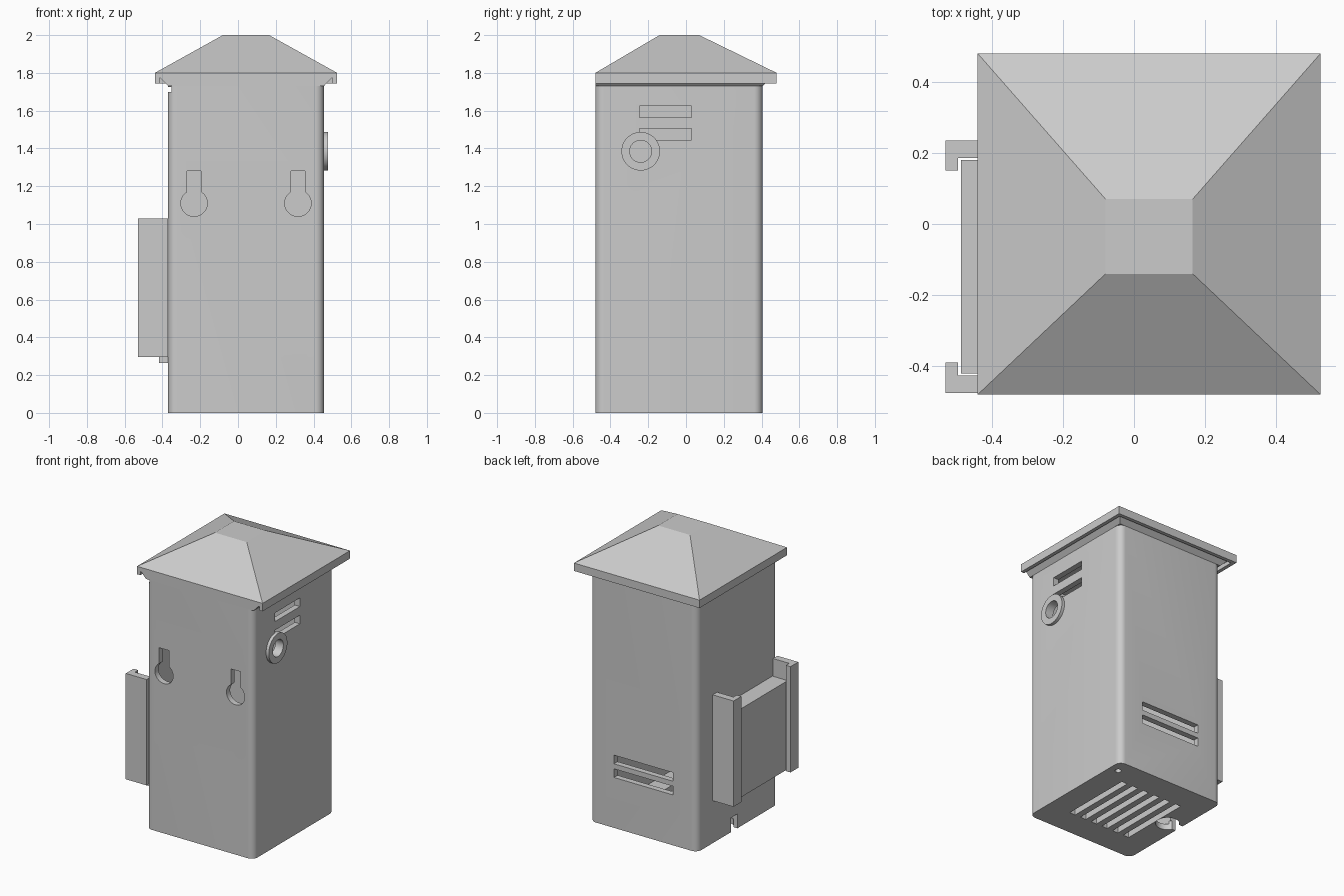
import bpy, bmesh, math
from mathutils import Matrix, Vector

if "Cube" in bpy.data.objects:
    bpy.data.objects.remove(bpy.data.objects["Cube"])

grey = bpy.data.materials.new("light_grey")
grey.use_nodes = True
COLOUR = (0.6, 0.6, 0.6, 1)
grey.diffuse_color = COLOUR
grey.node_tree.nodes["Principled BSDF"].inputs["Base Color"].default_value = COLOUR


def finish(name, bm):
    bmesh.ops.recalc_face_normals(bm, faces=bm.faces)
    mesh = bpy.data.meshes.new(name)
    bm.to_mesh(mesh)
    bm.free()
    mesh.materials.append(grey)
    obj = bpy.data.objects.new(name, mesh)
    bpy.context.collection.objects.link(obj)
    return obj


def activate(obj):
    bpy.ops.object.select_all(action="DESELECT")
    obj.select_set(True)
    bpy.context.view_layer.objects.active = obj


def box(name, x, y, z, round_edges=0):
    """Box from (min, max) pairs, with optional rounded vertical edges."""
    bm = bmesh.new()
    bmesh.ops.create_cube(bm, size=1)
    for v in bm.verts:
        v.co = [r[0] if c < 0 else r[1] for r, c in zip((x, y, z), v.co)]
    if round_edges:
        upright = [e for e in bm.edges
                   if abs(e.verts[0].co.z - e.verts[1].co.z) > 0.01]
        bmesh.ops.bevel(bm, geom=upright, offset=round_edges, segments=8,
                        affect="EDGES", profile=0.5)
    return finish(name, bm)


def cylinder(name, centre, axis, radius, depth):
    bm = bmesh.new()
    turn = Vector((0, 0, 1)).rotation_difference(Vector(axis)).to_matrix().to_4x4()
    bmesh.ops.create_cone(bm, cap_ends=True, segments=48, radius1=radius,
                          radius2=radius, depth=depth,
                          matrix=Matrix.Translation(centre) @ turn)
    return finish(name, bm)


def frustum(name, low, high, z):
    """Four-sided taper between two (x0, x1, y0, y1) rectangles."""
    bm = bmesh.new()
    rings = []
    for (x0, x1, y0, y1), h in zip((low, high), z):
        rings.append([bm.verts.new((a, b, h)) for a, b in
                      ((x0, y0), (x1, y0), (x1, y1), (x0, y1))])
    for ring in rings:
        bm.faces.new(ring)
    for i in range(4):
        j = (i + 1) % 4
        bm.faces.new((rings[0][i], rings[0][j], rings[1][j], rings[1][i]))
    return finish(name, bm)


def cut(target, cutter):
    cutter.hide_render = True
    mod = target.modifiers.new("cut", "BOOLEAN")
    mod.operation = "DIFFERENCE"
    mod.solver = "EXACT"
    mod.object = cutter
    activate(target)
    bpy.ops.object.modifier_apply(modifier=mod.name)
    bpy.data.objects.remove(cutter)


# Hollow housing with rounded corners
LEFT, RIGHT, FRONT, BACK, TOP = -0.37, 0.455, -0.48, 0.405, 1.73
WALL = 0.04
MID = (LEFT + RIGHT) / 2
housing = box("housing", (LEFT, RIGHT), (FRONT, BACK), (0, TOP), 0.045)
cut(housing, box("cavity", (LEFT + WALL, RIGHT - WALL),
                 (FRONT + WALL, BACK - WALL), (WALL, TOP - 0.05)))

# Keyhole hangers in the front
for side in (-1, 1):
    x = MID + side * 0.275
    cut(housing, cylinder("keyhole", (x, FRONT, 1.11), (0, 1, 0), 0.07, 0.2))
    cut(housing, box("keyhole_slot", (x - 0.037, x + 0.037),
                     (FRONT - 0.1, FRONT + 0.1), (1.11, 1.28)))

# Side vents and back vents
for z in (1.445, 1.565):
    cut(housing, box("side_vent", (RIGHT - 0.1, RIGHT + 0.1), (-0.245, 0.03), (z, z + 0.06)))
for z in (0.35, 0.445):
    cut(housing, box("back_vent", (-0.185, 0.27), (BACK - 0.1, BACK + 0.1), (z, z + 0.06)))

# Floor grille, drain hole and cable outlet
for i in range(6):
    x = MID + (i - 2.5) * 0.088
    cut(housing, box("floor_vent", (x - 0.022, x + 0.022), (-0.29, 0.22), (-0.1, 0.1)))
cut(housing, cylinder("drain_hole", (0.39, 0.31, 0), (0, 0, 1), 0.02, 0.1))
cut(housing, cylinder("cable_hole", (-0.275, 0, 0), (0, 0, 1), 0.075, 0.12))
cut(housing, box("cable_notch", (LEFT - 0.1, LEFT + 0.1), (-0.035, 0.035), (-0.1, 0.1)))

# Groove under the eave
cut(housing, box("eave_groove", (LEFT - 0.1, LEFT + 0.018), (-1, 1), (1.7, 1.725)))

# Ring port on the side wall
PORT = (RIGHT, -0.24, 1.385)
ring = cylinder("ring_port", PORT, (1, 0, 0), 0.102, 0.042)
for part in (ring, housing):
    cut(part, cylinder("port_hole", PORT, (1, 0, 0), 0.058, 0.2))

# Roof: hipped cap, three-sided drip lip and sloped eave
ROOF = (-0.44, 0.525, -0.48, 0.48)
frustum("roof_cap", ROOF, (-0.08, 0.165, -0.14, 0.07), (1.8, 2))
box("roof_slab", ROOF[:2], ROOF[2:], (1.772, 1.8))
frustum("eave", (LEFT, RIGHT, FRONT, BACK), (-0.41, 0.495, FRONT, 0.45), (TOP, 1.772))
box("right_drip_lip", (ROOF[0], ROOF[0] + 0.025), ROOF[2:], (1.745, 1.772))
box("left_drip_lip", (ROOF[1] - 0.025, ROOF[1]), ROOF[2:], (1.745, 1.772))
box("back_drip_lip", (ROOF[0] + 0.025, ROOF[1] - 0.025), (0.455, 0.48), (1.745, 1.772))

# Hooked rails holding a sliding block
BLOCK_MID = -0.12
for side, label in ((-1, "front"), (1, "back")):
    def span(a, b):
        return sorted((BLOCK_MID + side * a, BLOCK_MID + side * b))
    box(label + "_rail_arm", (-0.495, LEFT), span(0.306, 0.355), (0.295, 1.03))
    box(label + "_rail_hook", (-0.53, -0.495), span(0.27, 0.355), (0.295, 1.03))
box("sliding_block", (-0.487, LEFT), (-0.42, 0.18), (0.295, 0.91))
box("block_foot", (-0.418, LEFT), (-0.42, 0.18), (0.265, 0.295))

# Smooth the rounded walls, keep the edges crisp
for obj in (housing, ring):
    activate(obj)
    bpy.ops.object.shade_smooth_by_angle(angle=math.radians(30))
